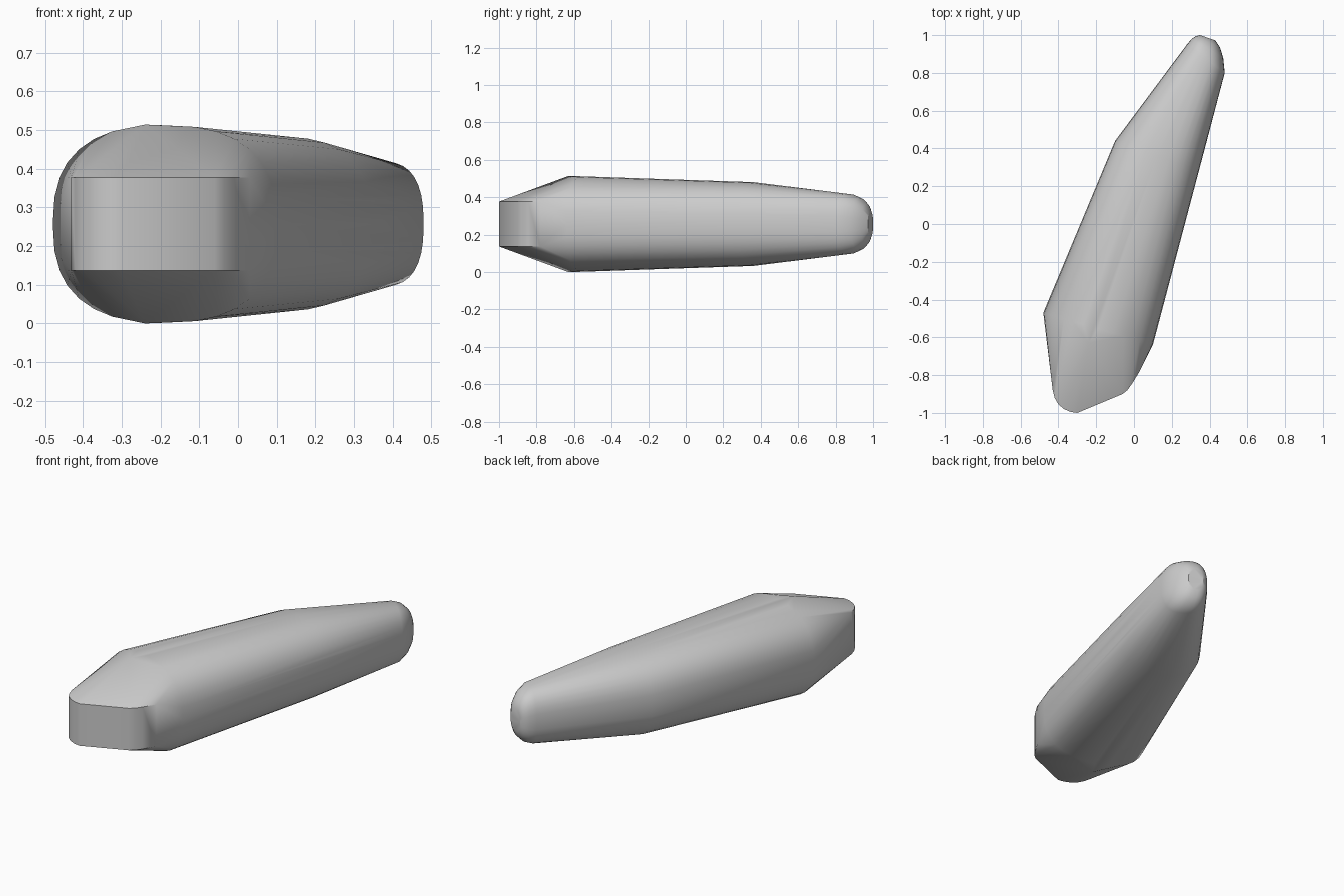
import bpy, bmesh, math

if "Cube" in bpy.data.objects:
    bpy.data.objects.remove(bpy.data.objects["Cube"], do_unlink=True)

MID_Z = 0.257

# One plain grey material
grey = bpy.data.materials.new("stone_grey")
grey.use_nodes = True
colour = (0.6, 0.6, 0.6, 1)
grey.diffuse_color = colour
grey.node_tree.nodes["Principled BSDF"].inputs["Base Color"].default_value = colour


def section(bm, left, right, half_height, power=2.5, sides=32):
    """Rounded upright cross-section spanning two points of the plan outline."""
    for i in range(sides):
        a = 2 * math.pi * i / sides
        c, s = math.cos(a), math.sin(a)
        u = math.copysign(abs(c) ** (2 / power), c)
        w = math.copysign(abs(s) ** (2 / power), s)
        t = (u + 1) / 2
        bm.verts.new((left[0] + (right[0] - left[0]) * t,
                      left[1] + (right[1] - left[1]) * t,
                      MID_Z + half_height * w))


def upright_pair(bm, x, y, half_height):
    """Matching points above and below the middle plane."""
    for side in (-1, 1):
        bm.verts.new((x, y, MID_Z + side * half_height))


bm = bmesh.new()

# Main body, from the wide front to the rounded back tip
section(bm, (-0.48, -0.47), (0.10, -0.64), 0.255)
section(bm, (-0.10, 0.44), (0.343, 0.28), 0.224)
section(bm, (0.28, 0.95), (0.48, 0.80), 0.160)
section(bm, (0.305, 0.98), (0.472, 0.88), 0.138)
section(bm, (0.328, 0.995), (0.455, 0.935), 0.105)
section(bm, (0.35, 1.0), (0.43, 0.972), 0.065)

# Peak where the sloping front facets meet the body
upright_pair(bm, -0.24, -0.63, 0.257)

# Blunt upright front face with rounded corners
front_outline = [(-0.43, -0.88), (-0.42, -0.92), (-0.40, -0.955), (-0.37, -0.98),
                 (-0.335, -0.995), (-0.30, -1.0), (-0.06, -0.90), (-0.035, -0.88),
                 (-0.01, -0.845), (0.03, -0.78)]
for x, y in front_outline:
    upright_pair(bm, x, y, 0.12)

# Wrap everything in one closed skin
hull = bmesh.ops.convex_hull(bm, input=bm.verts[:])
bmesh.ops.delete(bm, geom=[v for v in bm.verts if not v.link_faces], context="VERTS")
bmesh.ops.recalc_face_normals(bm, faces=bm.faces[:])

mesh = bpy.data.meshes.new("tapered_body")
bm.to_mesh(mesh)
bm.free()
mesh.materials.append(grey)
body = bpy.data.objects.new("tapered_body", mesh)
bpy.context.collection.objects.link(body)

# Smooth body with crisp edges around the front face
bpy.ops.object.select_all(action="DESELECT")
body.select_set(True)
bpy.context.view_layer.objects.active = body
bpy.ops.object.shade_smooth_by_angle(angle=math.radians(32))
